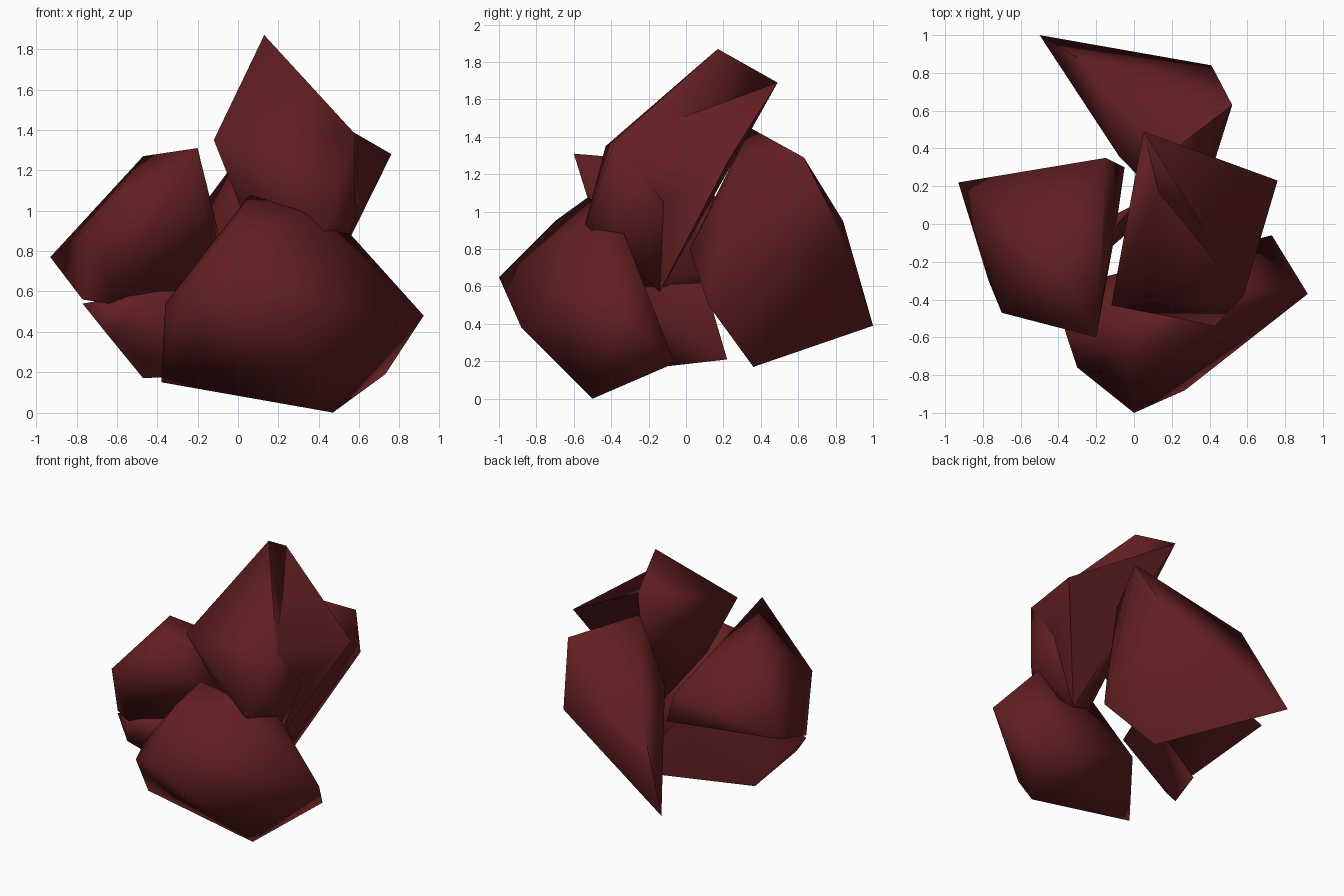
import bpy
import bmesh
import math

# Remove only the default cube
default_cube = bpy.data.objects.get("Cube")
if default_cube:
    bpy.data.objects.remove(default_cube, do_unlink=True)


def make_material(name, colour):
    material = bpy.data.materials.new(name)
    material.use_nodes = True
    material.diffuse_color = colour
    shader = next(n for n in material.node_tree.nodes if n.type == "BSDF_PRINCIPLED")
    shader.inputs["Base Color"].default_value = colour
    shader.inputs["Roughness"].default_value = 0.8
    return material


dark_red = make_material("dark_red", (0.125, 0.014, 0.016, 1))


def make_chunk(name, corners):
    """Wrap a few corner points in a faceted shell with softened shading."""
    bm = bmesh.new()
    for corner in corners:
        bm.verts.new(corner)
    hull = bmesh.ops.convex_hull(bm, input=bm.verts[:])
    spare = [g for g in hull["geom_interior"] if isinstance(g, bmesh.types.BMVert)]
    bmesh.ops.delete(bm, geom=spare, context="VERTS")
    bmesh.ops.recalc_face_normals(bm, faces=bm.faces[:])
    mesh = bpy.data.meshes.new(name)
    bm.to_mesh(mesh)
    bm.free()
    mesh.materials.append(dark_red)
    chunk = bpy.data.objects.new(name, mesh)
    bpy.context.collection.objects.link(chunk)

    # Smooth the broad faces and keep the strong ridges crisp
    bpy.ops.object.select_all(action="DESELECT")
    chunk.select_set(True)
    bpy.context.view_layer.objects.active = chunk
    bpy.ops.object.shade_smooth_by_angle(angle=math.radians(75))
    return chunk


# Broad chunk at the front, resting on the ground
make_chunk("front_chunk", [
    (0, -1, .65), (.27, -.88, .38), (.92, -.37, .48), (.47, -.5, 0),
    (.73, -.06, .19), (-.38, -.5, .15), (-.36, -.58, .54), (-.3, -.76, .5),
    (.06, -.52, 1.08), (.56, -.33, .88), (.37, -.5, .98), (-.02, -.7, .95),
    (-.24, -.3, .5),
])

# Tall leaning chunk at the top
make_chunk("top_chunk", [
    (.13, .17, 1.87), (.05, .49, 1.69), (-.12, -.43, 1.35), (.43, -.54, .93),
    (.58, -.38, 1.38), (.58, -.38, .95), (.6, -.12, 1.05), (.41, -.14, .57),
    (.28, -.13, .6), (.04, -.3, .95),
])

# Pointed corner that juts out from the tall chunk's left side
make_chunk("top_chunk_corner", [
    (.05, .49, 1.69), (.76, .23, 1.28), (.58, -.38, 1.38), (.6, -.12, 1.05),
    (.41, -.14, .57),
])

# Large chunk at the back, with a low pointed tail
make_chunk("back_chunk", [
    (-.5, 1, .39), (.52, .63, 1.29), (.34, .23, 1.2), (.14, .34, 1.45),
    (-.23, .84, .95), (.41, .84, .87), (.12, .36, .17), (.36, .12, .5),
    (.25, .02, .8), (-.08, .36, 1),
])

# Wide chunk on the right side, reaching in towards the middle
make_chunk("side_chunk", [
    (-.2, -.6, 1.31), (-.93, .22, .77), (-.7, -.47, .95), (-.47, -.12, 1.27),
    (-.3, .27, .85), (-.15, .35, .95), (-.12, 0, .83), (-.64, -.36, .54),
    (-.77, -.3, .56), (-.15, 0, 1.05), (-.05, .3, .7), (-.1, -.05, .65),
    (-.3, -.2, .52),
])

# Low wedge filling the gap under the others
make_chunk("lower_wedge", [
    (-.77, -.3, .54), (-.64, -.36, .54), (-.65, -.36, .39), (-.4, -.36, .6),
    (0, .1, .62), (.28, .22, .21), (-.47, -.13, .17), (-.37, -.1, .18),
])
